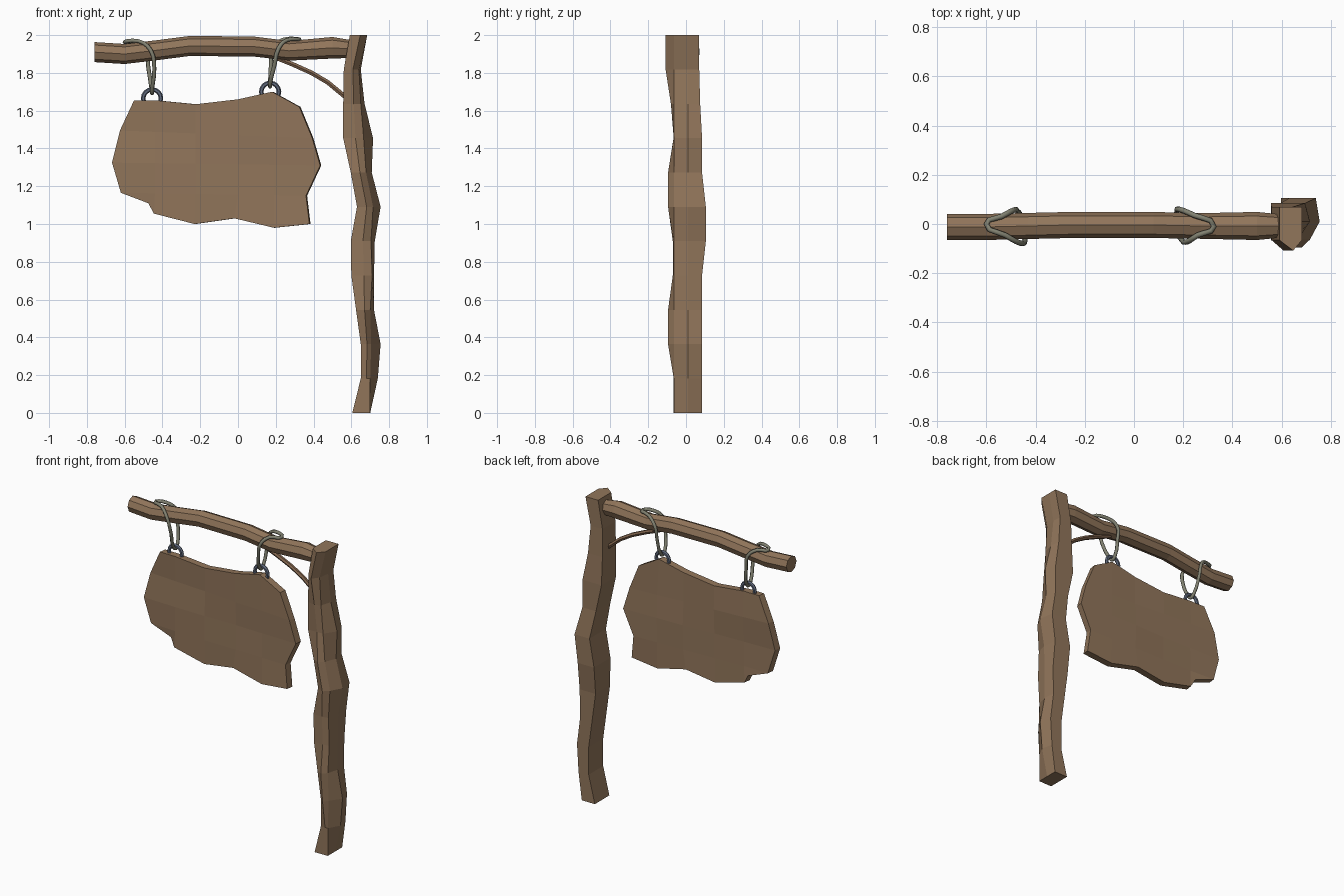
import bpy, bmesh, math, random
from mathutils import Vector

if "Cube" in bpy.data.objects:
    bpy.data.objects.remove(bpy.data.objects["Cube"])

random.seed(4)


def material(name, rgb):
    m = bpy.data.materials.new(name)
    m.diffuse_color = (*rgb, 1)
    m.use_nodes = True
    m.node_tree.nodes["Principled BSDF"].inputs["Base Color"].default_value = m.diffuse_color
    return m


WOOD = material("brown wood", (0.285, 0.18, 0.104))
BRANCH = material("reddish branch", (0.235, 0.138, 0.08))
ROPE = material("grey green rope", (0.22, 0.22, 0.165))
IRON = material("blue grey iron", (0.12, 0.145, 0.205))


def finish(name, bm, mat):
    bmesh.ops.recalc_face_normals(bm, faces=bm.faces)
    me = bpy.data.meshes.new(name)
    bm.to_mesh(me)
    bm.free()
    me.materials.append(mat)
    ob = bpy.data.objects.new(name, me)
    bpy.context.collection.objects.link(ob)
    return ob


def loft(name, rings, mat):
    """Skin a list of equal-sized point rings and cap both ends."""
    bm = bmesh.new()
    vs = [[bm.verts.new(p) for p in ring] for ring in rings]
    n = len(vs[0])
    for a, b in zip(vs, vs[1:]):
        for i in range(n):
            j = (i + 1) % n
            bm.faces.new((a[i], a[j], b[j], b[i]))
    bm.faces.new(vs[0])
    bm.faces.new(vs[-1])
    return finish(name, bm, mat)


# Crooked post: left, right, front ridge y, back y, right bulge per level
levels = [
    (0.605, 0.70, -0.065, 0.085, 0.0), (0.65, 0.74, -0.065, 0.085, 0.04),
    (0.65, 0.755, -0.095, 0.085, 0.05), (0.625, 0.72, -0.095, 0.085, 0.02),
    (0.60, 0.72, -0.07, 0.085, 0.01), (0.597, 0.724, -0.07, 0.105, 0.02),
    (0.63, 0.755, -0.095, 0.105, 0.04), (0.597, 0.708, -0.095, 0.085, 0.03),
    (0.557, 0.715, -0.065, 0.085, 0.05), (0.557, 0.67, -0.08, 0.075, 0.02),
    (0.56, 0.65, -0.108, 0.07, 0.01), (0.592, 0.684, -0.108, 0.07, 0.0)]
rings = []
for i, (l, r, yf, yb, b) in enumerate(levels):
    z = 2 * i / 11
    mid = l + (r - b - l) * 0.6
    rings.append([(l, yb, z), (r - b * 0.4, yb, z), (r, 0.01, z),
                  (r - b, -0.064, z), (mid, yf, z), (l, -0.066, z)])
loft("post", rings, WOOD)

# Octagonal crossbeam: x, y, z, radius
beam = [(-0.76, -0.012, 1.91, 0.053), (-0.6, -0.012, 1.9, 0.053),
        (-0.43, -0.008, 1.92, 0.053), (-0.26, -0.004, 1.942, 0.053),
        (0.08, -0.004, 1.94, 0.053), (0.27, -0.008, 1.917, 0.052),
        (0.5, -0.008, 1.933, 0.057), (0.62, -0.008, 1.925, 0.045)]
loft("crossbeam", [[(x, y + r * math.cos(k * math.pi / 4), z + r * math.sin(k * math.pi / 4))
                    for k in range(8)] for x, y, z, r in beam], WOOD)

# Curved brace branch between beam and post
brace = [Vector(p) for p in [(0.19, 0, 1.885), (0.29, 0, 1.845), (0.39, 0, 1.80),
                             (0.475, 0, 1.75), (0.59, 0, 1.655)]]
rings = []
for i, p in enumerate(brace):
    t = (brace[min(i + 1, 4)] - brace[max(i - 1, 0)]).normalized()
    side = Vector((0, 1, 0))
    up = t.cross(side)
    rings.append([p + 0.014 * (side * math.cos(k * math.pi / 3) + up * math.sin(k * math.pi / 3))
                  for k in range(6)])
loft("brace", rings, BRANCH)

# Ragged hanging board: 5 x 6 grid with a slightly warped face
top = [(-0.55, 1.655), (-0.44, 1.655), (-0.225, 1.634), (0, 1.66), (0.18, 1.70), (0.325, 1.62)]
bottom = [(-0.475, 1.11), (-0.445, 1.055), (-0.23, 1.0), (-0.02, 1.03), (0.19, 0.98), (0.378, 1.0)]
sides = [((-0.625, 1.495), (0.393, 1.455)), ((-0.667, 1.325), (0.435, 1.31)),
         ((-0.62, 1.165), (0.36, 1.15))]
grid = [top]
for (lx, lz), (rx, rz) in sides:
    cols = (-0.44, -0.225, 0, 0.19)
    grid.append([(lx, lz)] + [(x, lz + (rz - lz) * (x - lx) / (rx - lx)) for x in cols] + [(rx, rz)])
grid.append(bottom)
bm = bmesh.new()
rows = [[bm.verts.new((x, -0.024 + random.uniform(-0.006, 0.006), z)) for x, z in row] for row in grid]
for a, b in zip(rows, rows[1:]):
    for i in range(5):
        bm.faces.new((a[i], a[i + 1], b[i + 1], b[i]))
ext = bmesh.ops.extrude_face_region(bm, geom=bm.faces[:], use_keep_orig=True)
back = [g for g in ext["geom"] if isinstance(g, bmesh.types.BMVert)]
bmesh.ops.translate(bm, verts=back, vec=(0.006, 0.045, 0))
finish("sign_board", bm, WOOD)

# Iron rings sunk in the board, and rope loops slung over the beam
loop_left = [(-0.60, 0, 1.963), (-0.525, -0.045, 1.968), (-0.462, -0.078, 1.92),
             (-0.443, -0.065, 1.82), (-0.455, -0.022, 1.71), (-0.455, 0, 1.692),
             (-0.457, 0.022, 1.71), (-0.475, 0.052, 1.83), (-0.49, 0.056, 1.92),
             (-0.54, 0.03, 1.96)]
loop_right = [(0.325, -0.01, 1.977), (0.26, -0.045, 1.975), (0.215, -0.073, 1.93),
              (0.193, -0.062, 1.84), (0.17, -0.022, 1.745), (0.17, 0, 1.727),
              (0.17, 0.022, 1.745), (0.175, 0.052, 1.85), (0.183, 0.06, 1.93),
              (0.245, 0.035, 1.978)]
for side, x, z, pts in (("left", -0.455, 1.665, loop_left), ("right", 0.17, 1.70, loop_right)):
    bpy.ops.mesh.primitive_torus_add(major_segments=16, minor_segments=6, major_radius=0.047,
                                     minor_radius=0.012, location=(x, 0, z),
                                     rotation=(math.pi / 2, 0, 0))
    ring = bpy.context.object
    ring.name = "ring_" + side
    ring.data.materials.append(IRON)

    cu = bpy.data.curves.new("rope_" + side, "CURVE")
    cu.dimensions = "3D"
    cu.resolution_u = 3
    cu.bevel_depth = 0.011
    cu.bevel_resolution = 1
    sp = cu.splines.new("BEZIER")
    sp.bezier_points.add(len(pts) - 1)
    sp.use_cyclic_u = True
    for bp, p in zip(sp.bezier_points, pts):
        bp.co = p
        bp.handle_left_type = bp.handle_right_type = "AUTO"
    cu.materials.append(ROPE)
    rope = bpy.data.objects.new("rope_" + side, cu)
    bpy.context.collection.objects.link(rope)
